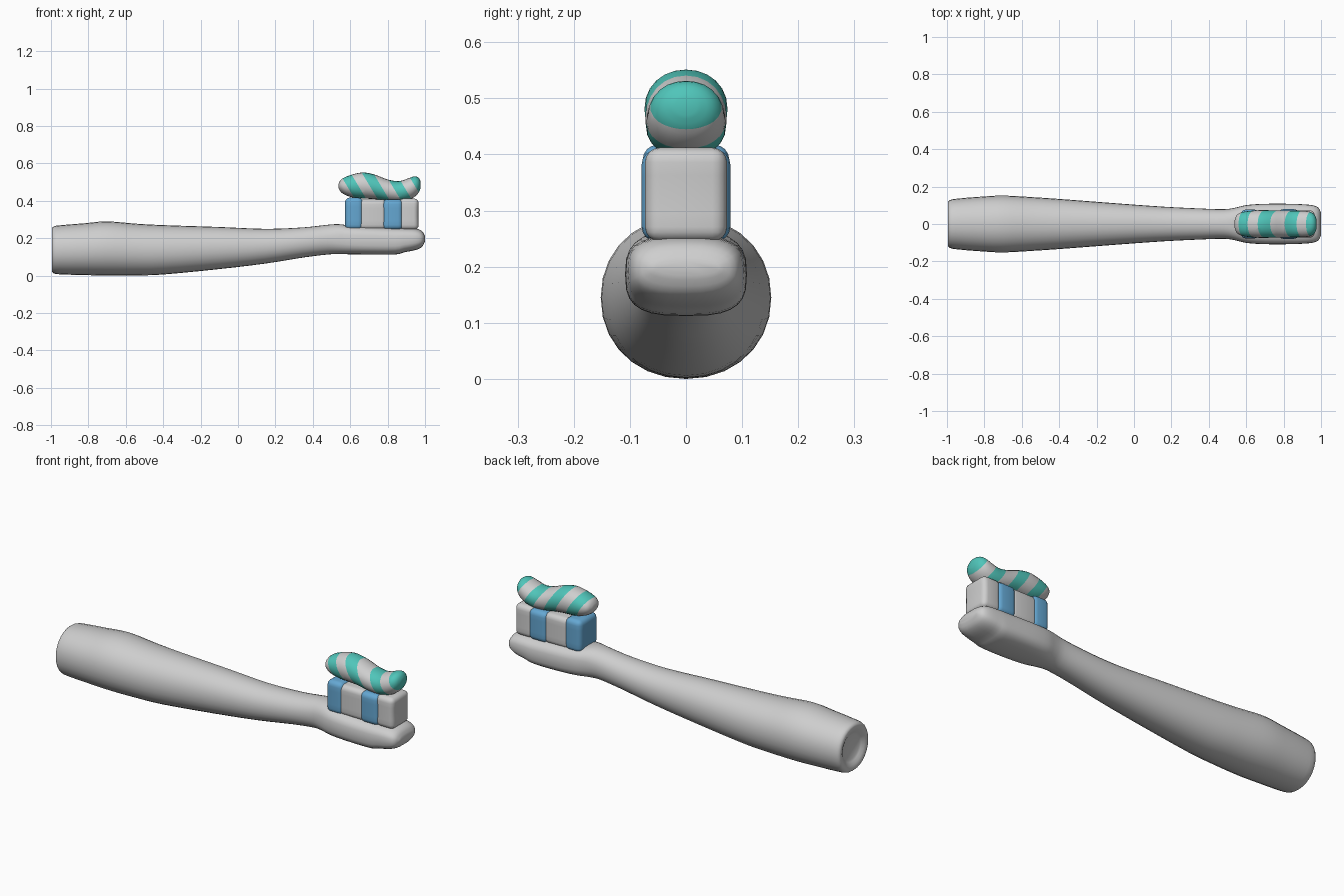
import bpy, bmesh, math
from mathutils import Vector

if "Cube" in bpy.data.objects:
    bpy.data.objects.remove(bpy.data.objects["Cube"], do_unlink=True)


def material(name, rgb):
    m = bpy.data.materials.new(name)
    m.use_nodes = True
    m.diffuse_color = (*rgb, 1)
    m.node_tree.nodes["Principled BSDF"].inputs["Base Color"].default_value = (*rgb, 1)
    return m


WHITE = material("soft white", (0.62, 0.62, 0.62))
BLUE = material("bristle blue", (0.13, 0.39, 0.65))
TEAL = material("paste teal", (0.08, 0.56, 0.49))


def finish(name, bm, mats, angle):
    bmesh.ops.recalc_face_normals(bm, faces=bm.faces)
    mesh = bpy.data.meshes.new(name)
    bm.to_mesh(mesh)
    bm.free()
    for m in mats:
        mesh.materials.append(m)
    ob = bpy.data.objects.new(name, mesh)
    bpy.context.collection.objects.link(ob)
    bpy.ops.object.select_all(action='DESELECT')
    ob.select_set(True)
    bpy.context.view_layer.objects.active = ob
    bpy.ops.object.shade_smooth_by_angle(angle=math.radians(angle))
    return ob


def smooth_stations(stations, steps):
    """Catmull-Rom interpolation through the cross-section stations."""
    out = []
    for i in range(len(stations) - 1):
        p = [Vector(stations[min(max(i + k, 0), len(stations) - 1)]) for k in (-1, 0, 1, 2)]
        for s in range(steps):
            t = s / steps
            out.append(p[1] + (p[2] - p[0]) * t / 2
                       + (2 * p[0] - 5 * p[1] + 4 * p[2] - p[3]) * t * t / 2
                       + (3 * p[1] - p[0] - 3 * p[2] + p[3]) * t ** 3 / 2)
    return out + [Vector(stations[-1])]


def loft(stations, sides, steps):
    """Skin along x; each station is x, bottom z, top z, half width, squareness."""
    bm = bmesh.new()
    rings = []
    rows = [Vector(r) for r in stations] if steps == 1 else smooth_stations(stations, steps)
    for x, lo, hi, w, n in rows:
        ring = []
        for k in range(sides):
            a = math.tau * k / sides
            c, s = math.cos(a), math.sin(a)
            y = w * math.copysign(abs(c) ** (2 / n), c)
            z = (lo + hi) / 2 + (hi - lo) / 2 * math.copysign(abs(s) ** (2 / n), s)
            ring.append(bm.verts.new((x, y, z)))
        rings.append(ring)
    for a, b in zip(rings, rings[1:]):
        for k in range(sides):
            j = (k + 1) % sides
            bm.faces.new((a[k], a[j], b[j], b[k]))
    bm.faces.new(rings[0])
    bm.faces.new(rings[-1])
    return bm


# Handle, neck and flattened head in one skin
handle = [
    (-0.975, 0.07, 0.20, 0.07, 2), (-0.995, 0.035, 0.24, 0.105, 2),
    (-0.985, 0.012, 0.263, 0.128, 2.1), (-0.93, 0.006, 0.271, 0.137, 2.1),
    (-0.82, 0.003, 0.28, 0.146, 2.1), (-0.70, 0.0, 0.29, 0.152, 2.1),
    (-0.55, 0.001, 0.278, 0.144, 2.1), (-0.40, 0.006, 0.27, 0.134, 2.1),
    (-0.10, 0.035, 0.26, 0.111, 2.1), (0.15, 0.065, 0.25, 0.093, 2.1),
    (0.35, 0.097, 0.258, 0.083, 2.1), (0.48, 0.113, 0.272, 0.079, 2.2),
    (0.54, 0.115, 0.275, 0.087, 2.5), (0.60, 0.114, 0.268, 0.101, 2.8),
    (0.70, 0.113, 0.262, 0.108, 3), (0.84, 0.113, 0.257, 0.108, 3),
    (0.89, 0.125, 0.255, 0.106, 3), (0.95, 0.137, 0.252, 0.101, 2.8),
    (0.985, 0.155, 0.237, 0.088, 2.6), (1.0, 0.185, 0.21, 0.06, 2.4),
]
finish("handle", loft(handle, 28, 3), [WHITE], 60)


# Bristle tufts: rounded blocks, slightly pinched at the waist
def tuft(name, x0, x1, z0, z1, half, mat, pinch):
    bm = bmesh.new()
    bmesh.ops.create_cube(bm, size=1)
    for v in bm.verts:
        v.co = ((x0 + x1) / 2 + v.co.x * (x1 - x0), v.co.y * half * 2,
                (z0 + z1) / 2 + v.co.z * (z1 - z0))
    bmesh.ops.bevel(bm, geom=bm.edges[:], offset=0.026, segments=4, profile=0.5, affect='EDGES')
    upright = [e for e in bm.edges if abs(e.verts[0].co.z - e.verts[1].co.z) > 0.05]
    bmesh.ops.subdivide_edges(bm, edges=upright, cuts=4, use_grid_fill=True)
    for v in bm.verts:
        t = (v.co.z - z0) / (z1 - z0)
        k = 1 - pinch * math.sin(math.pi * t)
        v.co.x = (x0 + x1) / 2 + (v.co.x - (x0 + x1) / 2) * k
    finish(name, bm, [mat], 60)


tuft("rear_blue_tuft", 0.572, 0.668, 0.245, 0.417, 0.077, BLUE, -0.02)
tuft("rear_white_tuft", 0.64, 0.795, 0.245, 0.408, 0.072, WHITE, 0.0)
tuft("front_blue_tuft", 0.772, 0.882, 0.245, 0.408, 0.079, BLUE, 0.02)
tuft("front_white_tuft", 0.86, 0.967, 0.245, 0.412, 0.073, WHITE, 0.06)

# Wavy squeeze of paste with slanted stripes
paste = [
    (0.538, 0.468, 0.492, 0.02, 2), (0.55, 0.447, 0.513, 0.048, 2),
    (0.58, 0.428, 0.53, 0.064, 2.1), (0.63, 0.415, 0.546, 0.071, 2.1),
    (0.68, 0.412, 0.551, 0.074, 2.1), (0.74, 0.408, 0.537, 0.073, 2.1),
    (0.80, 0.398, 0.514, 0.072, 2.1), (0.86, 0.394, 0.505, 0.071, 2.1),
    (0.91, 0.403, 0.52, 0.07, 2.1), (0.945, 0.422, 0.531, 0.064, 2.1),
    (0.967, 0.445, 0.522, 0.047, 2), (0.977, 0.47, 0.502, 0.02, 2),
]
bm = loft(paste, 24, 3)
SLANT, PERIOD, CENTRE = 0.6, 0.121, 0.722
normal = Vector((1, 0, SLANT))
for k in range(-4, 6):
    point = Vector((CENTRE + PERIOD * (k / 2 + 0.25), 0, 0.5))
    bmesh.ops.bisect_plane(bm, geom=bm.verts[:] + bm.edges[:] + bm.faces[:],
                           plane_co=point, plane_no=normal)
for f in bm.faces:
    c = f.calc_center_median()
    u = c.x + SLANT * (c.z - 0.5)
    f.material_index = int(math.cos(math.tau * (u - CENTRE) / PERIOD) > 0)
finish("paste", bm, [WHITE, TEAL], 60)
